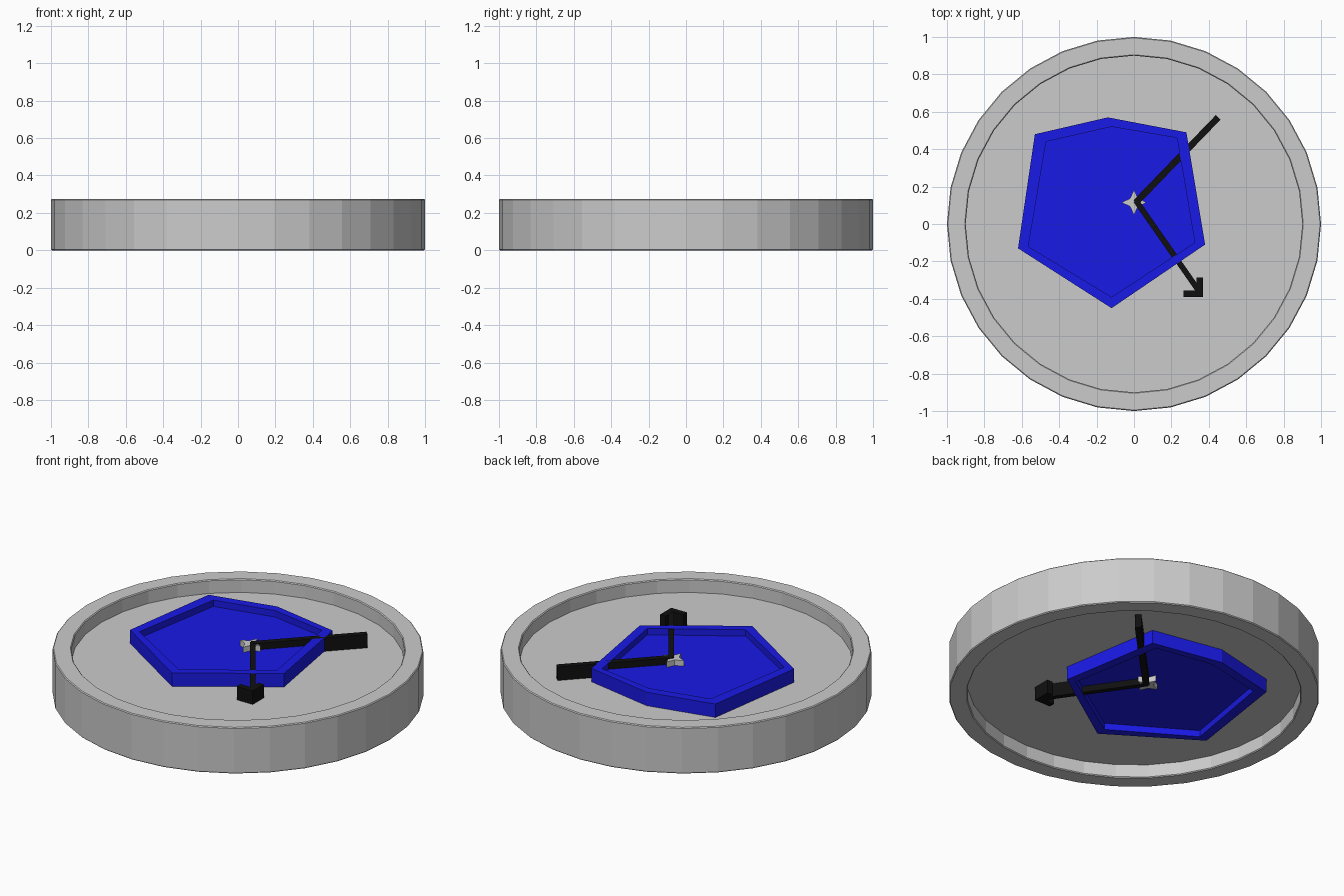
import bpy, bmesh, math
from mathutils import Vector

if "Cube" in bpy.data.objects:
    bpy.data.objects.remove(bpy.data.objects["Cube"])

H = 0.275       # overall height; everything is symmetric about H / 2


def material(name, color):
    m = bpy.data.materials.new(name)
    m.diffuse_color = color
    m.use_nodes = True
    m.node_tree.nodes["Principled BSDF"].inputs["Base Color"].default_value = m.diffuse_color
    return m


def loft(name, upper, mat=None):
    """Capped loft; 'upper' lists (outline, z) from the outer edge to the top cap, mirrored below."""
    loops = [(o, H - z) for o, z in reversed(upper)] + upper
    bm = bmesh.new()
    rings = [[bm.verts.new((x, y, z)) for x, y in o] for o, z in loops]
    n = len(rings[0])
    bm.faces.new(rings[0][::-1])
    bm.faces.new(rings[-1])
    for a, b in zip(rings, rings[1:]):
        for i in range(n):
            j = (i + 1) % n
            bm.faces.new((a[i], a[j], b[j], b[i]))
    bmesh.ops.recalc_face_normals(bm, faces=bm.faces)
    me = bpy.data.meshes.new(name)
    bm.to_mesh(me)
    bm.free()
    ob = bpy.data.objects.new(name, me)
    bpy.context.collection.objects.link(ob)
    if mat:
        me.materials.append(mat)
    return ob


def circle(r, n=32):
    return [(r * math.cos(2 * math.pi * i / n), r * math.sin(2 * math.pi * i / n))
            for i in range(n)]


def bar(start, end, w):
    a, b = Vector(start), Vector(end)
    d = (b - a).normalized()
    s = Vector((-d.y, d.x)) * w / 2
    return [tuple(p) for p in (a - s, b - s, b + s, a + s)]


blue = material("blue", (0.01, 0.01, 0.8, 1))
black = material("black", (0.005, 0.005, 0.005, 1))

# Round case, recessed on both sides, with finely chamfered rim edges
loft("case", [(circle(1.0), H - 0.005), (circle(0.995), H), (circle(0.905), H),
              (circle(0.9), H - 0.005), (circle(0.9), 0.195)])

# Six-sided blue tray passing through the case
outer = [(-0.53, 0.48), (-0.62, -0.13), (-0.12, -0.45),
         (0.38, -0.11), (0.28, 0.49), (-0.14, 0.57)]
inner = [(-0.47, 0.44), (-0.565, -0.12), (-0.12, -0.39),
         (0.325, -0.10), (0.23, 0.46), (-0.12, 0.52)]
loft("hexagon_tray", [(outer, H), (inner, H), (inner, 0.237)], blue)

# Four-pointed hub star
star = []
for i in range(8):
    r = 0.068 if i % 2 == 0 else 0.03
    a = math.pi * i / 4
    star.append((r * math.cos(a), 0.115 + r * math.sin(a)))
loft("hub_star", [(star, H - 0.005)])

# Two black hands meeting at the hub
hub = (0.01, 0.115)
loft("upper_hand", [(bar(hub, (0.45, 0.57), 0.035), H)], black)
loft("lower_hand", [(bar((0.01, 0.125), (0.355, -0.37), 0.03), H - 0.001)], black)

# L-shaped arrowhead on the lower hand
head = [(0.37, -0.39), (0.37, -0.285), (0.335, -0.285),
        (0.335, -0.355), (0.265, -0.355), (0.265, -0.39)]
loft("arrow_head", [(head, H)], black)
